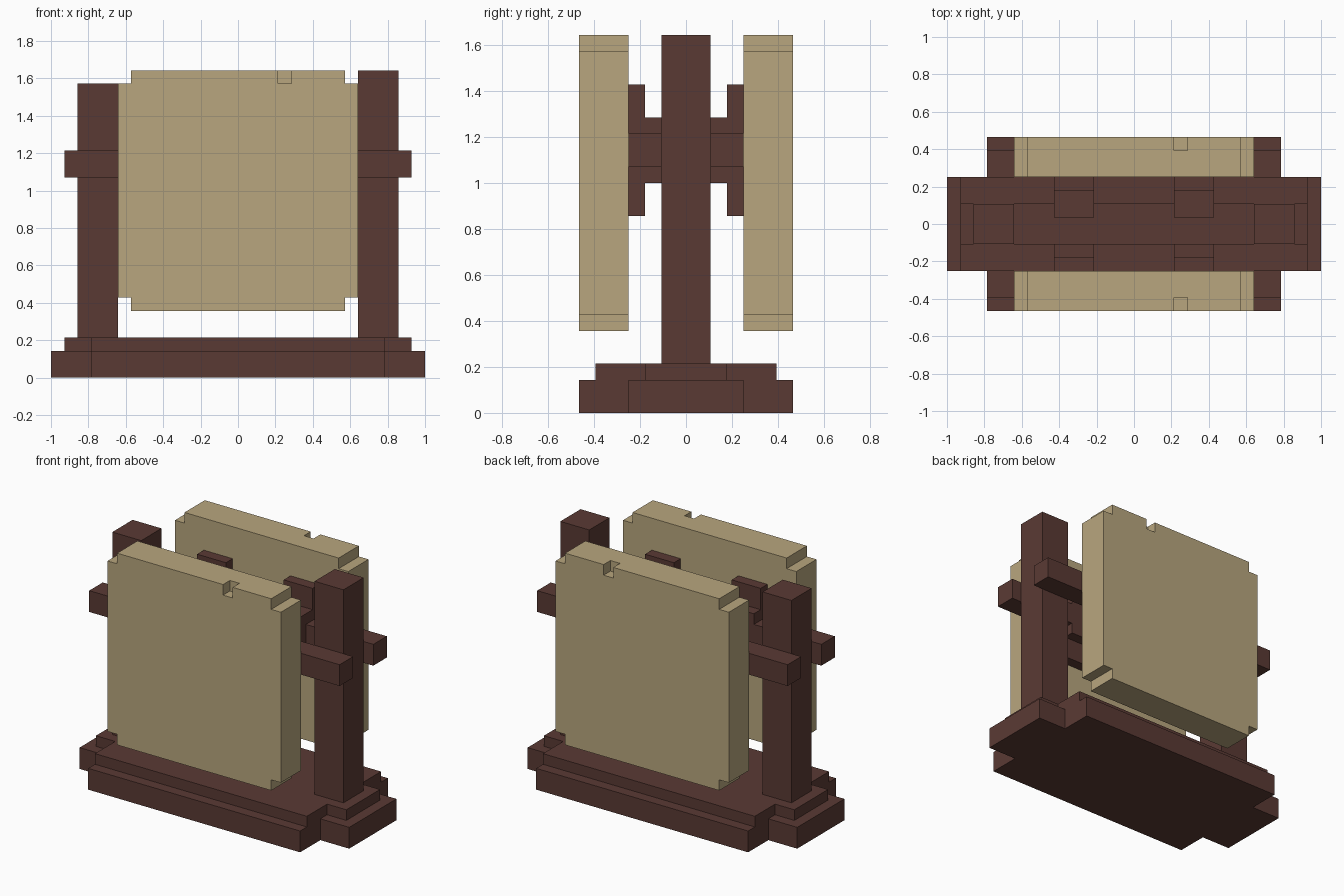
import bpy
import bmesh
from mathutils import Matrix, Vector

old = bpy.data.objects.get("Cube")
if old:
    bpy.data.objects.remove(old, do_unlink=True)


def material(name, colour):
    m = bpy.data.materials.new(name)
    m.use_nodes = True
    m.diffuse_color = colour
    m.node_tree.nodes["Principled BSDF"].inputs["Base Color"].default_value = colour
    return m


wood = material("dark wood", (0.102, 0.042, 0.034, 1))
tan = material("tan panel", (0.482, 0.384, 0.211, 1))
U = 1 / 14  # the whole model sits on this grid step


def finish(name, bm, mat):
    bmesh.ops.recalc_face_normals(bm, faces=bm.faces)
    mesh = bpy.data.meshes.new(name)
    bm.to_mesh(mesh)
    bm.free()
    mesh.materials.append(mat)
    obj = bpy.data.objects.new(name, mesh)
    bpy.context.collection.objects.link(obj)
    return obj


def box(name, x, y, z, mat):
    """Box from (min, max) ranges in grid steps."""
    ranges = (x, y, z)
    size = Vector([abs(b - a) * U for a, b in ranges])
    mid = Vector([(a + b) / 2 * U for a, b in ranges])
    bm = bmesh.new()
    bmesh.ops.create_cube(bm, size=1, matrix=Matrix.Translation(mid) @ Matrix.Diagonal(size).to_4x4())
    return finish(name, bm, mat)


def prism(name, outline, place, start, end, mat):
    """Extrude a 2D outline; place(a, b, depth) gives the 3D point in grid steps."""
    bm = bmesh.new()
    face = bm.faces.new([bm.verts.new(Vector(place(a, b, start)) * U) for a, b in outline])
    ext = bmesh.ops.extrude_face_region(bm, geom=[face])
    move = (Vector(place(0, 0, end)) - Vector(place(0, 0, start))) * U
    bmesh.ops.translate(bm, vec=move, verts=[v for v in ext["geom"] if isinstance(v, bmesh.types.BMVert)])
    return finish(name, bm, mat)


def cross(a, a_in, b, b_in, b_mid=0):
    """Rectangle outline with a square step cut from each corner."""
    quarter = [(a, b_in), (a_in, b_in), (a_in, b)]
    pts = quarter + [(-p, q) for p, q in reversed(quarter)]
    pts += [(-p, -q) for p, q in quarter] + [(p, -q) for p, q in reversed(quarter)]
    return [(p, q + b_mid) for p, q in pts]


# Stepped base
def flat(a, b, d):
    return (a, b, d)


prism("base_lower", cross(14, 11, 6.5, 3.5), flat, 0, 2, wood)
prism("base_upper", cross(13, 11, 5.5, 2.5), flat, 2, 3, wood)

# Uprights, the left one taller
box("right_post", (-12, -9), (-1.5, 1.5), (3, 22), wood)
box("left_post", (9, 12), (-1.5, 1.5), (3, 23), wood)

for side, s, arm_end in (("front", -1, 1.5), ("back", 1, 0.5)):
    # Crossbeam on each face of the posts
    box(side + "_crossbeam", (-13, 13), (s * 1.5, s * 3.5), (15, 17), wood)

    # T-shaped brackets between crossbeam and panel
    tee = [(arm_end, 14), (2.5, 14), (2.5, 12), (3.5, 12),
           (3.5, 20), (2.5, 20), (2.5, 18), (arm_end, 18)]
    for hand, x in (("right", -6), ("left", 3)):
        prism(f"{side}_{hand}_bracket", tee, lambda a, b, d: (d, s * a, b), x, x + 3, wood)

    # Panel with stepped corners
    panel = prism(side + "_panel", cross(9, 8, 9, 8, b_mid=14),
                  lambda a, b, d: (a, d, b), s * 3.5, s * 6.5, tan)

    # Small notch in the outer top edge
    cutter = box("notch_cutter", (3, 4), (s * 5.5, s * 8), (22, 25), tan)
    cutter.hide_render = True
    cut = panel.modifiers.new("notch", "BOOLEAN")
    cut.operation = "DIFFERENCE"
    cut.solver = "EXACT"
    cut.object = cutter
    bpy.context.view_layer.update()
    result = bpy.data.meshes.new_from_object(panel.evaluated_get(bpy.context.evaluated_depsgraph_get()))
    panel.modifiers.clear()
    panel.data = result
    bpy.data.objects.remove(cutter, do_unlink=True)
